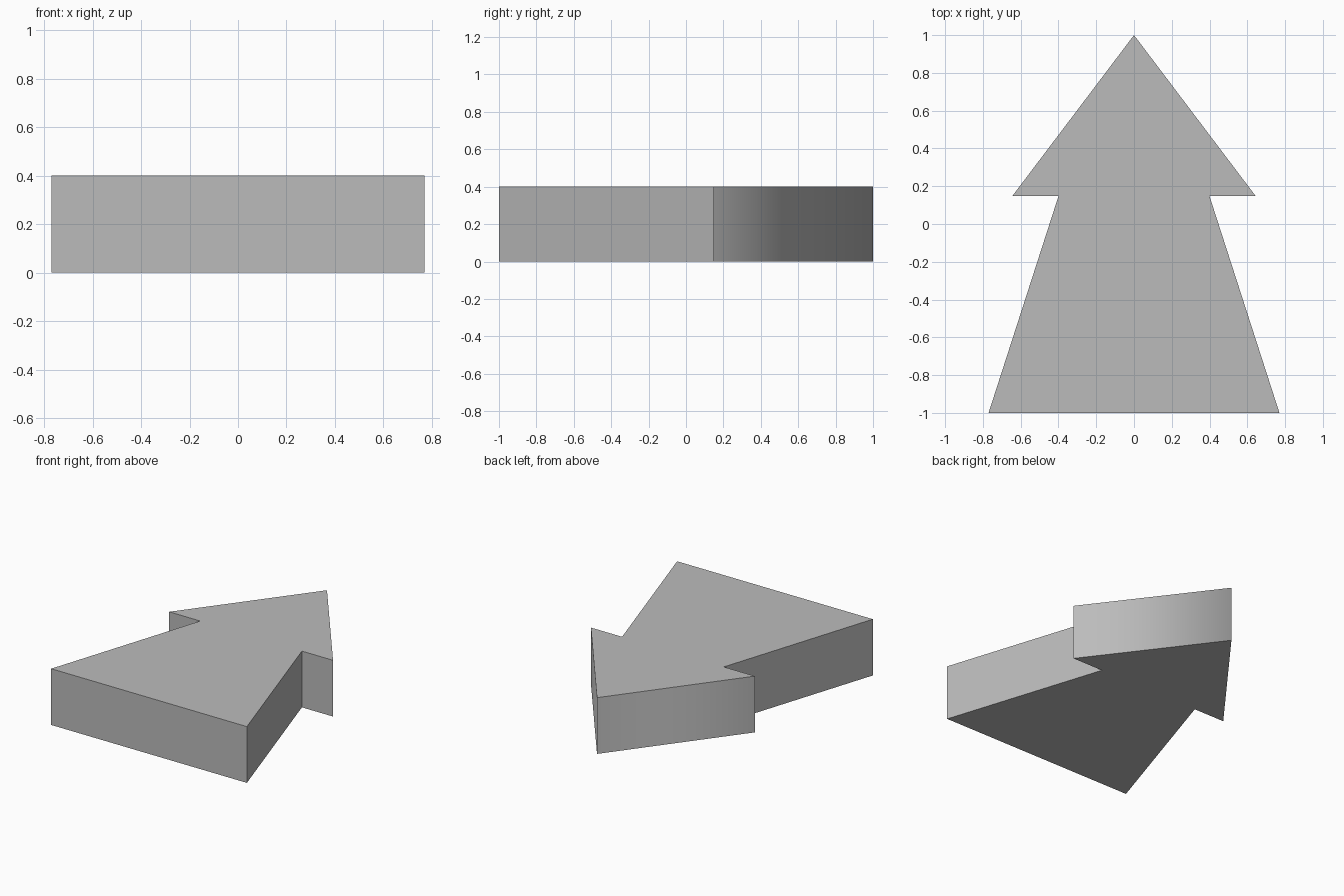
import bpy
import bmesh

cube = bpy.data.objects.get("Cube")
if cube:
    bpy.data.objects.remove(cube, do_unlink=True)

THICKNESS = 0.4

# Plain grey material
grey = bpy.data.materials.new("grey")
grey.use_nodes = True
colour = (0.5, 0.5, 0.5, 1.0)
grey.diffuse_color = colour
grey.node_tree.nodes["Principled BSDF"].inputs["Base Color"].default_value = colour

# Arrow outline: right half of the profile, mirrored for the other side
half = [(0.77, -1.0), (0.40, 0.147), (0.645, 0.147)]
outline = half + [(0.0, 1.0)] + [(-x, y) for x, y in reversed(half)]

# Extrude the outline into a slab
bm = bmesh.new()
base = bm.faces.new([bm.verts.new((x, y, 0.0)) for x, y in outline])
extruded = bmesh.ops.extrude_face_region(bm, geom=[base], use_keep_orig=True)["geom"]
top_verts = [v for v in extruded if isinstance(v, bmesh.types.BMVert)]
bmesh.ops.translate(bm, verts=top_verts, vec=(0, 0, THICKNESS))
bmesh.ops.recalc_face_normals(bm, faces=bm.faces)

# Shading blends only across the upright edge at the tip
for face in bm.faces:
    face.smooth = True
for edge in bm.edges:
    edge.smooth = all(v.co.y > 0.99 for v in edge.verts)

mesh = bpy.data.meshes.new("arrow_slab")
bm.to_mesh(mesh)
bm.free()
mesh.materials.append(grey)
arrow = bpy.data.objects.new("arrow_slab", mesh)
bpy.context.collection.objects.link(arrow)
